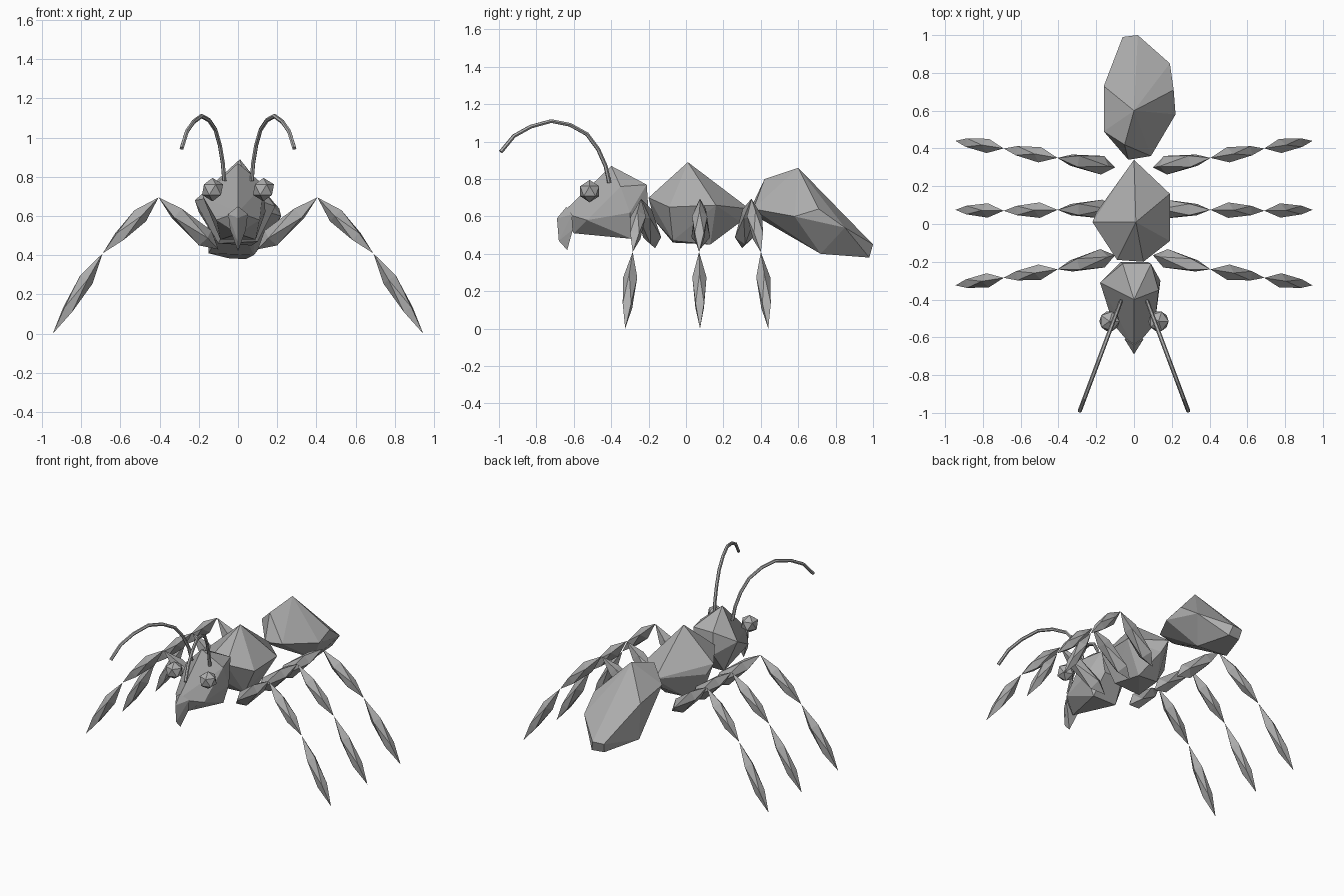
import bpy
import bmesh
from math import cos, sin, pi
from mathutils import Vector

default_cube = bpy.data.objects.get("Cube")
if default_cube:
    bpy.data.objects.remove(default_cube, do_unlink=True)

# One plain grey for the whole insect
grey = bpy.data.materials.new("plain grey")
grey.use_nodes = True
colour = (0.42, 0.42, 0.42, 1)
grey.diffuse_color = colour
grey.node_tree.nodes["Principled BSDF"].inputs["Base Color"].default_value = colour


def add_object(name, data):
    data.materials.append(grey)
    obj = bpy.data.objects.new(name, data)
    bpy.context.scene.collection.objects.link(obj)
    return obj


def faceted(name, points):
    """Flat-faced convex solid wrapped around a few corner points."""
    bm = bmesh.new()
    for point in points:
        bm.verts.new(point)
    hull = bmesh.ops.convex_hull(bm, input=bm.verts)
    unused = [v for v in hull["geom_interior"] if isinstance(v, bmesh.types.BMVert)]
    bmesh.ops.delete(bm, geom=unused, context="VERTS")
    bmesh.ops.recalc_face_normals(bm, faces=bm.faces)
    mesh = bpy.data.meshes.new(name)
    bm.to_mesh(mesh)
    bm.free()
    return add_object(name, mesh)


def spindle(name, start, end, radius, near=0.3, far=0.7):
    """Leg segment: pointed at both ends, two twisted four-sided rings between."""
    start, end = Vector(start), Vector(end)
    axis = (end - start).normalized()
    side = axis.cross(Vector((0, 0, 1))).normalized()
    up = side.cross(axis)
    points = [start, end]
    for place, twist, size in ((near, 0, radius), (far, pi / 4, radius * 0.85)):
        centre = start.lerp(end, place)
        for i in range(4):
            angle = i * pi / 2 + twist
            points.append(centre + size * (side * cos(angle) + up * sin(angle)))
    return faceted(name, points)


def antenna(name, side):
    """Thin tube arching up and forward, straight when seen from above."""
    path = [(-0.41, 0.78), (-0.43, 0.87), (-0.47, 0.96), (-0.53, 1.04), (-0.62, 1.09),
            (-0.72, 1.11), (-0.83, 1.08), (-0.92, 1.03), (-0.99, 0.945)]
    curve = bpy.data.curves.new(name, "CURVE")
    curve.dimensions = "3D"
    curve.bevel_depth = 0.011
    curve.bevel_resolution = 1
    curve.use_fill_caps = True
    spline = curve.splines.new("POLY")
    spline.points.add(len(path) - 1)
    spline.use_smooth = False
    for point, (y, z) in zip(spline.points, path):
        x = 0.07 + (-0.41 - y) * 0.375
        point.co = (side * x, y, z, 1)
    add_object(name, curve)


# Head, narrowing to a pointed face
faceted("head", [
    (0, -0.40, 0.87), (-0.06, -0.21, 0.77), (0.09, -0.21, 0.77),
    (-0.18, -0.31, 0.70), (0.13, -0.35, 0.76), (0.14, -0.30, 0.62),
    (-0.07, -0.20, 0.62), (0.07, -0.20, 0.62), (-0.09, -0.29, 0.48), (0.09, -0.29, 0.48),
    (-0.11, -0.53, 0.58), (0.11, -0.53, 0.58), (0, -0.60, 0.51), (0, -0.66, 0.62),
])

# Mouthpart hanging from the tip of the face
faceted("mouthpart", [
    (0, -0.64, 0.65), (0, -0.69, 0.59), (0, -0.68, 0.47), (0, -0.635, 0.42),
    (-0.05, -0.61, 0.61), (0.05, -0.61, 0.61), (-0.04, -0.605, 0.53), (0.04, -0.605, 0.53),
])

# Thorax, peaked in the middle and pointed to the rear
faceted("thorax", [
    (0.01, 0.01, 0.89), (-0.09, -0.19, 0.70), (0.05, -0.20, 0.70), (-0.05, -0.17, 0.58),
    (0.19, -0.09, 0.65), (0.19, 0.16, 0.66), (-0.22, 0.01, 0.68), (-0.20, 0.06, 0.62),
    (-0.10, -0.07, 0.46), (0.10, -0.07, 0.47), (0.07, 0.13, 0.45), (-0.08, 0.13, 0.46),
    (0, 0.34, 0.64), (0.02, 0.29, 0.57),
])

# Abdomen, sloping down to a blunt tail
faceted("abdomen", [
    (0, 0.60, 0.86), (-0.05, 0.42, 0.80), (-0.03, 0.34, 0.63), (0.09, 0.36, 0.64),
    (-0.16, 0.49, 0.70), (-0.16, 0.73, 0.66), (0.22, 0.58, 0.60), (0.21, 0.71, 0.64),
    (0.19, 0.85, 0.54), (-0.15, 0.73, 0.41), (0.08, 0.72, 0.40), (0, 0.41, 0.58),
    (-0.06, 0.99, 0.45), (0.02, 1.0, 0.45), (0.04, 0.98, 0.38), (-0.05, 0.97, 0.385),
])

# Heights and sideways reach of the leg joints, hip to foot
reach = (0.1, 0.405, 0.69, 0.945)
heights = (0.43, 0.695, 0.41, 0)
leg_rows = {
    "front": (-0.165, -0.24, -0.285, -0.325),
    "middle": (0.08, 0.075, 0.07, 0.075),
    "hind": (0.30, 0.35, 0.40, 0.44),
}
segments = (("thigh", 0.05), ("shin", 0.041), ("foot", 0.038))

for side_name, side in (("left", 1), ("right", -1)):
    # Legs
    for row, depths in leg_rows.items():
        joints = [(side * x, y, z) for x, y, z in zip(reach, depths, heights)]
        for i, (segment, radius) in enumerate(segments):
            near = 0.22 if segment == "thigh" else 0.33
            spindle(f"{side_name}_{row}_{segment}", joints[i], joints[i + 1], radius, near)

    antenna(f"{side_name}_antenna", side)

    # Eye, a small faceted ball
    eye = bpy.data.meshes.new(f"{side_name}_eye")
    bm = bmesh.new()
    bmesh.ops.create_icosphere(bm, subdivisions=1, radius=0.06)
    bm.to_mesh(eye)
    bm.free()
    add_object(f"{side_name}_eye", eye).location = (side * 0.13, -0.515, 0.735)
